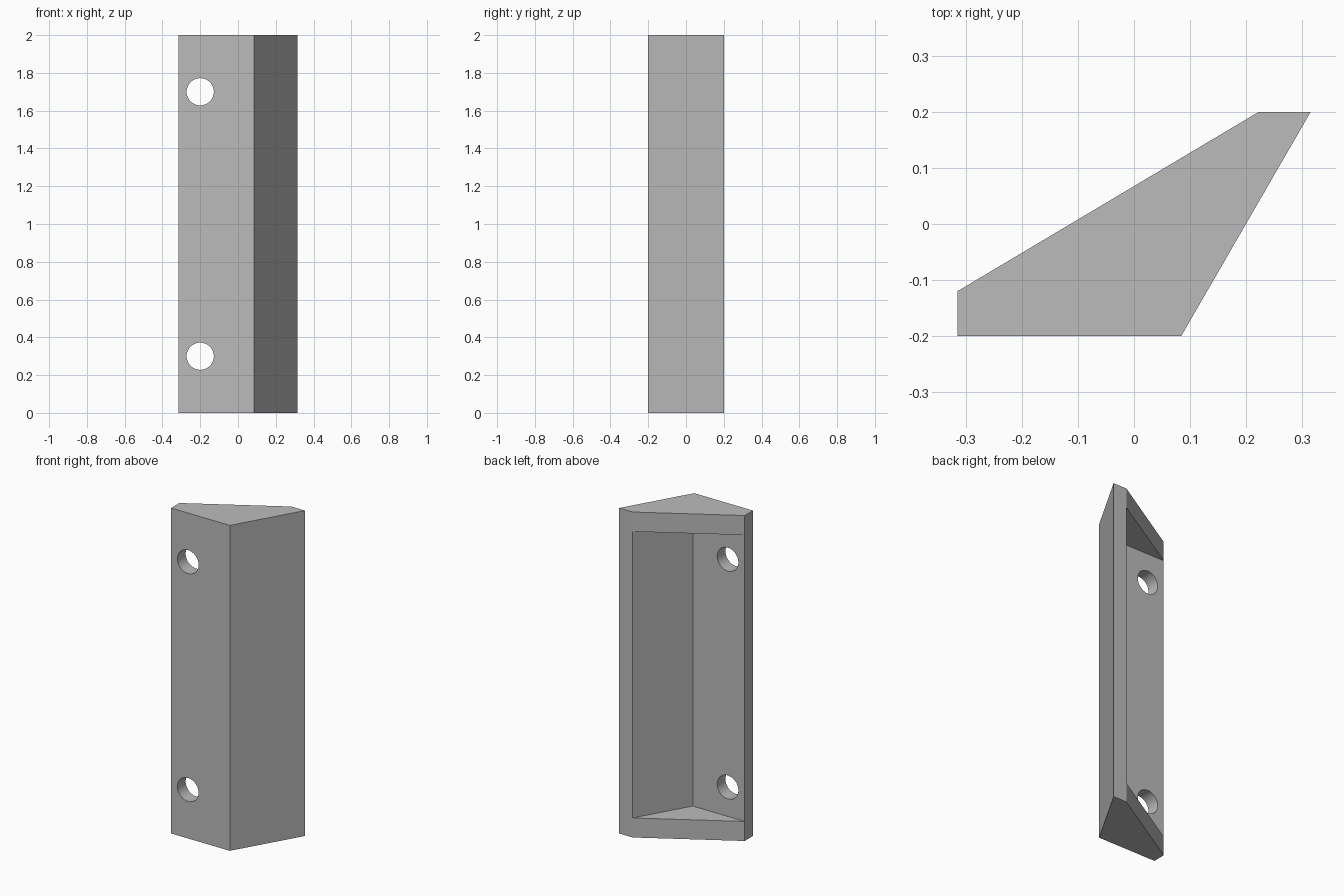
import bpy
import bmesh
import math

HEIGHT = 2.0
CAP = 0.12          # thickness of the closed ends
WALL = 0.08         # thickness of the two plates
HOLE_RADIUS = 0.072

default = bpy.data.objects.get("Cube")
if default:
    bpy.data.objects.remove(default, do_unlink=True)

grey = bpy.data.materials.new("plain grey")
grey.use_nodes = True
colour = (0.5, 0.5, 0.5, 1)
grey.diffuse_color = colour
grey.node_tree.nodes["Principled BSDF"].inputs["Base Color"].default_value = colour

# Outline of the bracket: two plates at 120 degrees with a sloping open back
outline = [(-0.315, -0.2), (0.084, -0.2), (0.315, 0.2), (0.2226, 0.2), (-0.315, -0.2 + WALL)]
inner_corner = (0.038, -0.2 + WALL)

bm = bmesh.new()
base = bm.faces.new([bm.verts.new((x, y, 0)) for x, y in outline])
extruded = bmesh.ops.extrude_face_region(bm, geom=[base], use_keep_orig=True)
bmesh.ops.translate(bm, vec=(0, 0, HEIGHT),
                    verts=[g for g in extruded["geom"] if isinstance(g, bmesh.types.BMVert)])
bmesh.ops.recalc_face_normals(bm, faces=bm.faces[:])


def sloping_faces():
    return [f for f in bm.faces if f.normal.x < -0.1 and f.normal.y > 0.1]


# Split the sloping back at the inside of each end cap
for z in (CAP, HEIGHT - CAP):
    faces = sloping_faces()
    geom = set(faces)
    for f in faces:
        geom.update(f.edges, f.verts)
    bmesh.ops.bisect_plane(bm, geom=list(geom), plane_co=(0, 0, z), plane_no=(0, 0, 1))
    bm.normal_update()

# Open the middle of the back and line the cavity
opening = min(sloping_faces(), key=lambda f: abs(f.calc_center_median().z - HEIGHT / 2))
corners = sorted(opening.verts, key=lambda v: (v.co.z, v.co.x))
bmesh.ops.delete(bm, geom=[opening], context='FACES_ONLY')
low_a, low_b, high_a, high_b = corners
low_c = bm.verts.new((*inner_corner, CAP))
high_c = bm.verts.new((*inner_corner, HEIGHT - CAP))
for loop in ((low_a, low_c, high_c, high_a), (low_c, low_b, high_b, high_c),
             (low_a, low_b, low_c), (high_a, high_c, high_b)):
    bm.faces.new(loop)
bmesh.ops.recalc_face_normals(bm, faces=bm.faces[:])

mesh = bpy.data.meshes.new("corner_bracket")
bm.to_mesh(mesh)
bm.free()
mesh.materials.append(grey)
bracket = bpy.data.objects.new("corner_bracket", mesh)
bpy.context.collection.objects.link(bracket)

# Screw holes through the front plate
cutters = []
for name, z in (("lower", 0.3), ("upper", HEIGHT - 0.3)):
    bpy.ops.mesh.primitive_cylinder_add(vertices=48, radius=HOLE_RADIUS, depth=0.2,
                                        location=(-0.2, -0.16, z),
                                        rotation=(math.pi / 2, 0, 0))
    cutter = bpy.context.object
    cutter.name = name + "_hole_cutter"
    cutter.hide_render = True
    cutter.data.materials.append(grey)
    cutters.append(cutter)
    cut = bracket.modifiers.new(name + "_hole", 'BOOLEAN')
    cut.operation = 'DIFFERENCE'
    cut.solver = 'EXACT'
    cut.object = cutter

bpy.ops.object.select_all(action='DESELECT')
bracket.select_set(True)
bpy.context.view_layer.objects.active = bracket
for modifier in bracket.modifiers[:]:
    bpy.ops.object.modifier_apply(modifier=modifier.name)
for cutter in cutters:
    bpy.data.objects.remove(cutter, do_unlink=True)

# Round hole walls, crisp plate edges
bpy.ops.object.shade_smooth_by_angle(angle=math.radians(25))
